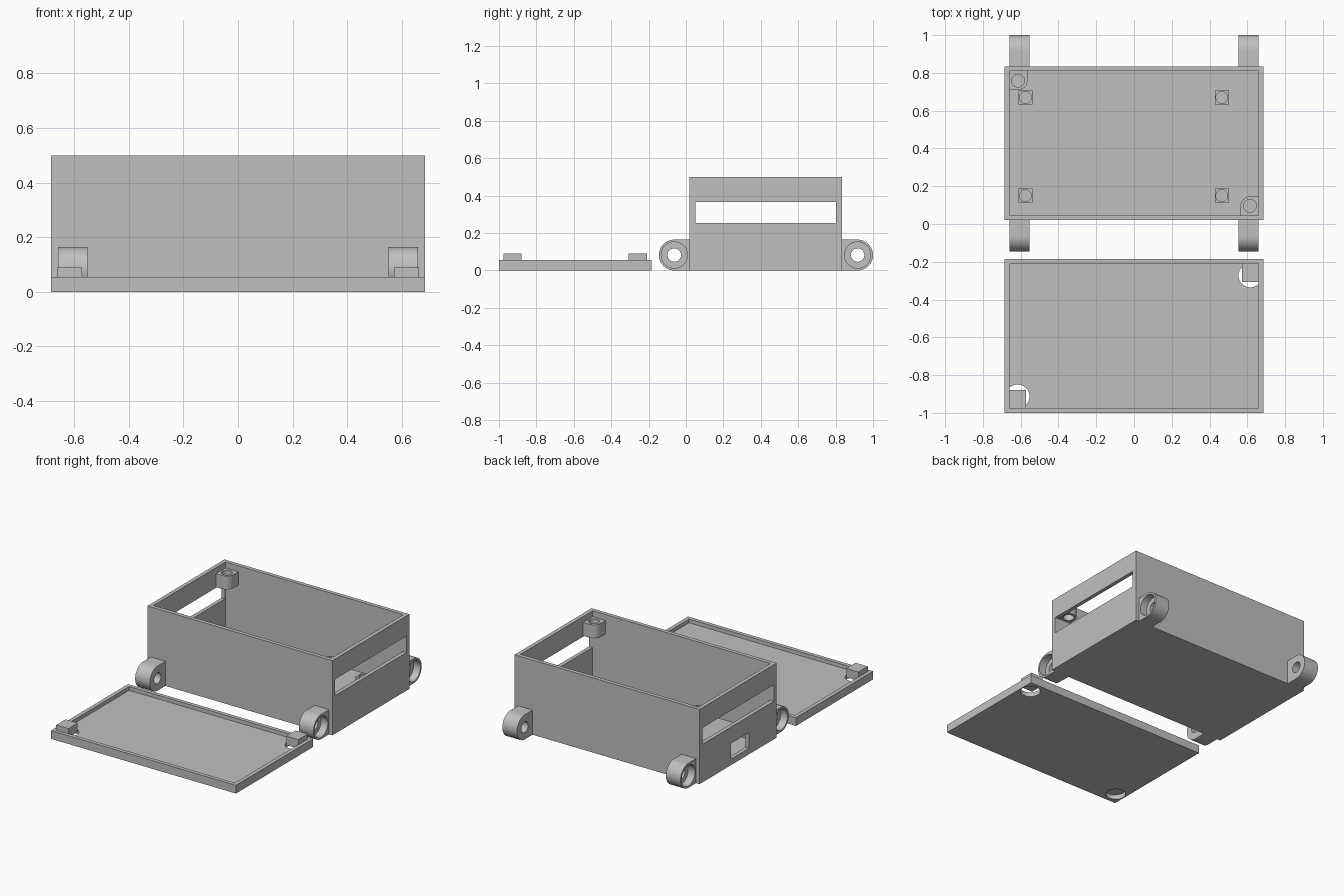
import bpy, bmesh, math

old = bpy.data.objects.get("Cube")
if old:
    bpy.data.objects.remove(old, do_unlink=True)

grey = bpy.data.materials.new("plain grey")
grey.use_nodes = True
colour = (0.53, 0.53, 0.53, 1)
grey.diffuse_color = colour
grey.node_tree.nodes["Principled BSDF"].inputs["Base Color"].default_value = colour


def prism(name, outline, lo, hi, axis="z"):
    """Extrude a 2D outline: (x, y) along z, or (y, z) along x."""
    bm = bmesh.new()
    place = (lambda a, b, h: (a, b, h)) if axis == "z" else (lambda a, b, h: (h, a, b))
    low = [bm.verts.new(place(a, b, lo)) for a, b in outline]
    high = [bm.verts.new(place(a, b, hi)) for a, b in outline]
    bm.faces.new(low)
    bm.faces.new(high)
    n = len(outline)
    for i in range(n):
        j = (i + 1) % n
        bm.faces.new((low[i], low[j], high[j], high[i]))
    bmesh.ops.recalc_face_normals(bm, faces=bm.faces)
    mesh = bpy.data.meshes.new(name)
    bm.to_mesh(mesh)
    bm.free()
    mesh.materials.append(grey)
    obj = bpy.data.objects.new(name, mesh)
    bpy.context.collection.objects.link(obj)
    return obj


def block(name, x, y, z):
    return prism(name, [(x[0], y[0]), (x[1], y[0]), (x[1], y[1]), (x[0], y[1])], *z)


def arc(a, b, r, start, end, steps):
    angles = [math.radians(start + (end - start) * i / steps) for i in range(steps + 1)]
    return [(a + r * math.cos(t), b + r * math.sin(t)) for t in angles]


def rod(name, a, b, r, lo, hi, axis="z"):
    return prism(name, arc(a, b, r, 0, 360, 40)[:-1], lo, hi, axis)


def cut(obj, *cutters):
    for cutter in cutters:
        cutter.hide_render = True
        mod = obj.modifiers.new("cut", "BOOLEAN")
        mod.operation = "DIFFERENCE"
        mod.solver = "EXACT"
        mod.object = cutter
        bpy.ops.object.select_all(action="DESELECT")
        bpy.context.view_layer.objects.active = obj
        obj.select_set(True)
        bpy.ops.object.modifier_apply(modifier=mod.name)
        bpy.data.objects.remove(cutter, do_unlink=True)


def smooth(obj):
    bpy.ops.object.select_all(action="DESELECT")
    bpy.context.view_layer.objects.active = obj
    obj.select_set(True)
    bpy.ops.object.shade_smooth_by_angle(angle=math.radians(30))


HX, HY, WALL, FLOOR, TOP = 0.685, 0.4075, 0.026, 0.03, 0.5
BOX_Y, LID_Y = 0.4275, -0.5925
IX, IY = HX - WALL, HY - WALL

# Open case with long side slots and a small port
case = block("case", (-HX, HX), (BOX_Y - HY, BOX_Y + HY), (0, TOP))
cut(case,
    block("cavity", (-IX, IX), (BOX_Y - IY, BOX_Y + IY), (FLOOR, 1)),
    block("slots", (-1, 1), (0.05, 0.803), (0.255, 0.365)),
    block("port", (-1, -0.6), (0.31, 0.5), (0.04, 0.145)))

# Board standoffs with blind screw holes
for x, side in ((-0.575, "right"), (0.465, "left")):
    for y, end in ((0.15, "front"), (0.67, "back")):
        s = 0.037
        post = block(f"standoff_{end}_{side}", (x - s, x + s), (y - s, y + s), (FLOOR - 0.005, 0.09))
        cut(post, rod("hole", x, y, 0.031, FLOOR + 0.005, 0.2))
        smooth(post)

# Corner screw posts under the rim, on one diagonal
for sign, label in ((1, "front_left"), (-1, "back_right")):
    r = 0.05
    cx, cy = IX - 0.045, IY - 0.05
    ox, oy = IX + 0.005, IY + 0.005
    outline = [(ox, oy), (cx - r, oy)] + arc(cx, cy, r, 180, 270, 12) + [(ox, cy - r)]
    outline = [(sign * a, BOX_Y - sign * b) for a, b in outline]
    post = prism(f"screw_post_{label}", outline, 0.37, 0.46)
    cut(post, rod("hole", sign * cx, BOX_Y - sign * cy, 0.034, 0.3, 0.6))
    smooth(post)

# Hinge ears: rounded lugs with a bolt hole and an outer counterbore
R, REACH = 0.0825, 0.49
for sx, side in ((1, "left"), (-1, "right")):
    for sy, end in ((-1, "front"), (1, "back")):
        y = BOX_Y + sy * REACH
        inner, outer, step = sorted((sx * 0.552, sx * 0.66)), sx * 0.66, sx * 0.61
        outline = [(HY - 0.005, 0)] + arc(REACH, R, R, -90, 90, 24) + [(HY - 0.005, 2 * R)]
        ear = prism(f"ear_{end}_{side}", [(BOX_Y + sy * a, b) for a, b in outline], *inner, "x")
        cut(ear,
            rod("bolt_hole", y, R, 0.036, -1, 1, "x"),
            rod("counterbore", y, R, 0.07, *sorted((step, outer + sx * 0.1)), "x"))
        smooth(ear)

# Shallow lid lying in front, with screw recesses from below
lid = block("lid", (-HX, HX), (LID_Y - HY, LID_Y + HY), (0, 0.055))
cut(lid, block("recess", (-IX, IX), (LID_Y - IY, LID_Y + IY), (FLOOR, 1)))
for sign, label in ((1, "back_left"), (-1, "front_right")):
    cx, cy = sign * 0.616, LID_Y + sign * 0.32
    cut(lid, rod("screw_recess", cx, cy, 0.063, -0.1, FLOOR + 0.003))
    xs = sorted((sign * (IX + 0.003), sign * 0.572))
    ys = sorted((LID_Y + sign * (IY + 0.003), LID_Y + sign * 0.286))
    block(f"lid_tab_{label}", xs, ys, (FLOOR, 0.09))
smooth(lid)
